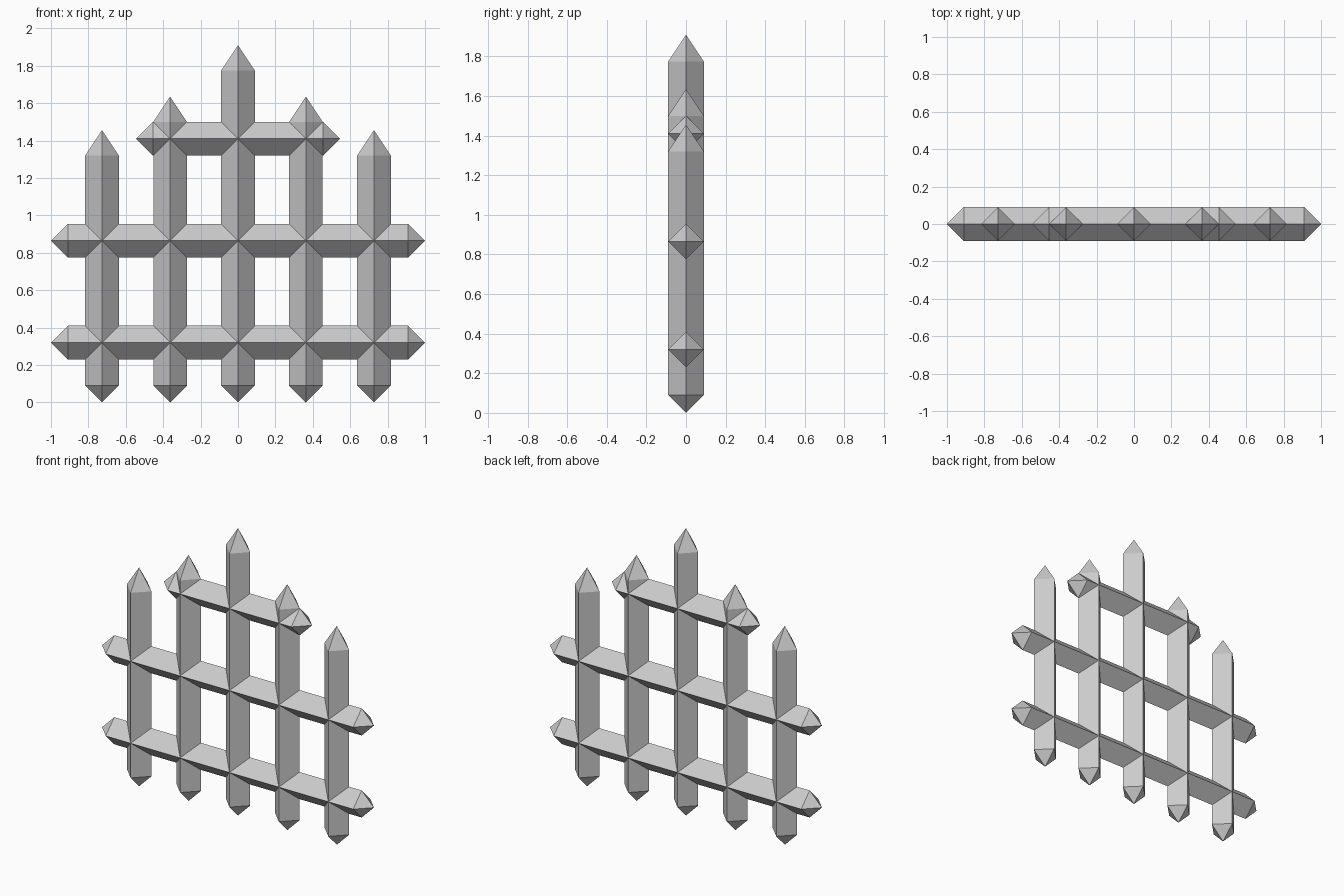
import bpy
import bmesh
from mathutils import Vector

cube = bpy.data.objects.get("Cube")
if cube:
    bpy.data.objects.remove(cube, do_unlink=True)

R = 0.09    # half diagonal of the square bars
TIP = 0.09  # length of the blunt points

iron = bpy.data.materials.new("iron_grey")
iron.use_nodes = True
GREY = (0.6, 0.6, 0.6, 1)
iron.diffuse_color = GREY
iron.node_tree.nodes["Principled BSDF"].inputs["Base Color"].default_value = GREY


def pointed_bar(name, start, end, start_tip=TIP, end_tip=TIP):
    """Square bar set on edge, with a four-sided point at each end."""
    start, end = Vector(start), Vector(end)
    axis = (end - start).normalized()
    side = Vector((0, 1, 0))
    across = axis.cross(side)
    bm = bmesh.new()
    offsets = [side * R, across * R, -side * R, -across * R]
    low = [bm.verts.new(start + axis * start_tip + o) for o in offsets]
    high = [bm.verts.new(end - axis * end_tip + o) for o in offsets]
    low_point, high_point = bm.verts.new(start), bm.verts.new(end)
    for i in range(4):
        j = (i + 1) % 4
        bm.faces.new((low[i], low[j], high[j], high[i]))
        bm.faces.new((low[j], low[i], low_point))
        bm.faces.new((high[i], high[j], high_point))
    bmesh.ops.recalc_face_normals(bm, faces=bm.faces)
    mesh = bpy.data.meshes.new(name)
    bm.to_mesh(mesh)
    bm.free()
    mesh.materials.append(iron)
    obj = bpy.data.objects.new(name, mesh)
    bpy.context.collection.objects.link(obj)


# Upright bars, stepping down from the centre
for name, x, top in (("centre", 0, 1.91), ("inner", 0.363, 1.635), ("outer", 0.727, 1.455)):
    sides = (("left", 1), ("right", -1)) if x else (("middle", 1),)
    for side_name, sign in sides:
        pointed_bar(f"{name}_upright_{side_name}", (sign * x, 0, 0),
                    (sign * x, 0, top), end_tip=0.135)

# Crossbars
for name, half, z in (("lower", 1, 0.32), ("middle", 1, 0.865), ("upper", 0.545, 1.41)):
    pointed_bar(f"{name}_crossbar", (-half, 0, z), (half, 0, z))
